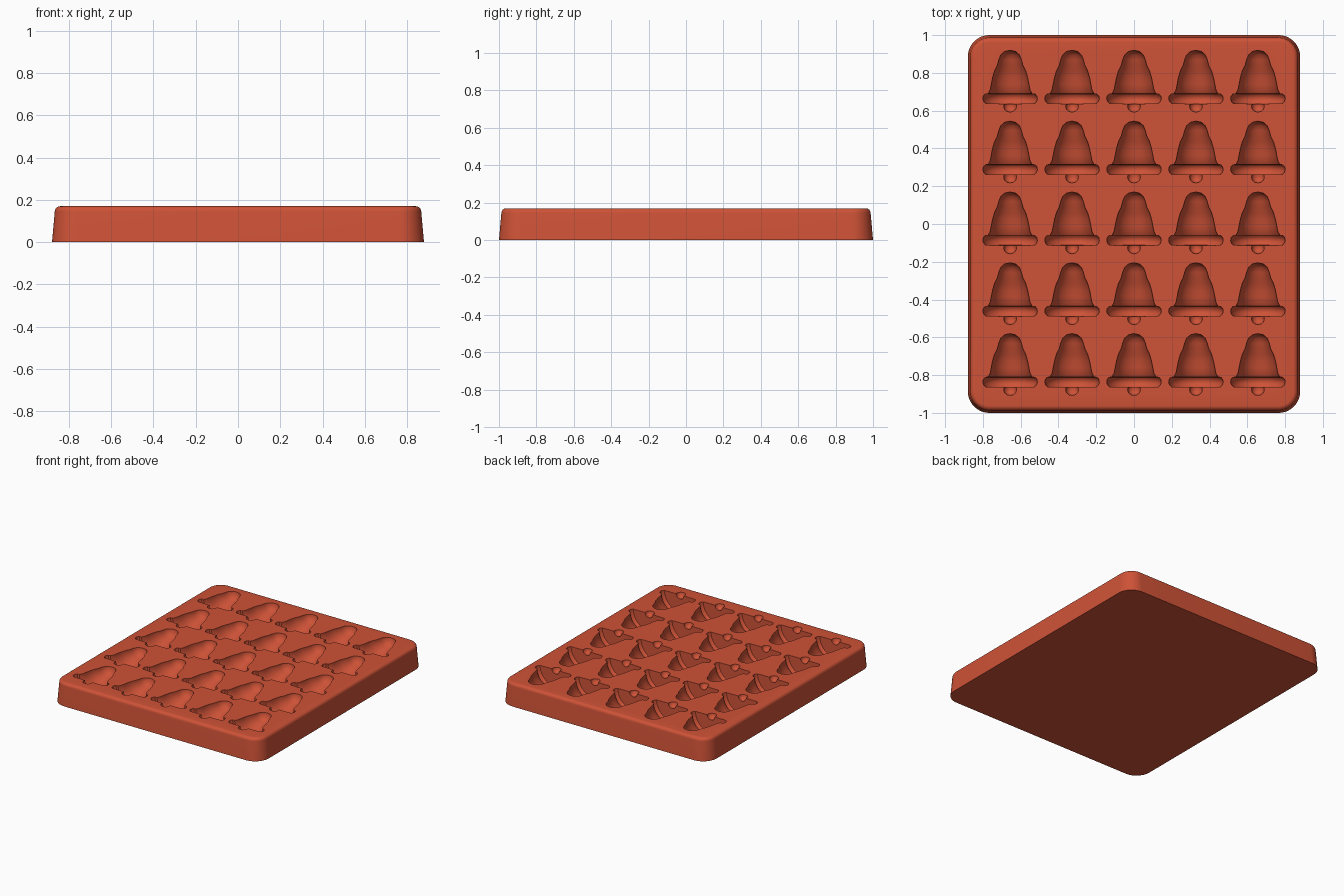
import bpy, bmesh, math

old = bpy.data.objects.get("Cube")
if old:
    bpy.data.objects.remove(old, do_unlink=True)

# Single silicone colour
mat = bpy.data.materials.new("terracotta red")
colour = (0.62, 0.085, 0.038, 1)
mat.diffuse_color = colour
mat.use_nodes = True
mat.node_tree.nodes["Principled BSDF"].inputs["Base Color"].default_value = colour

HEIGHT = 0.17
HALF_X, HALF_Y, CORNER = 0.88, 1.0, 0.115


def make_object(name, bm):
    bmesh.ops.recalc_face_normals(bm, faces=bm.faces)
    mesh = bpy.data.meshes.new(name)
    bm.to_mesh(mesh)
    bm.free()
    mesh.materials.append(mat)
    obj = bpy.data.objects.new(name, mesh)
    bpy.context.collection.objects.link(obj)
    return obj


def bridge(bm, a, b):
    for i in range(len(a)):
        j = (i + 1) % len(a)
        bm.faces.new((a[i], a[j], b[j], b[i]))


def rounded_ring(bm, inset, z, steps=12):
    """Rounded rectangle of vertices, pulled in by inset."""
    ring = []
    r = CORNER - inset
    for q, (sx, sy) in enumerate([(1, 1), (-1, 1), (-1, -1), (1, -1)]):
        for i in range(steps + 1):
            a = (q + i / steps) * math.pi / 2
            ring.append(bm.verts.new((sx * (HALF_X - CORNER) + r * math.cos(a),
                                      sy * (HALF_Y - CORNER) + r * math.sin(a), z)))
    return ring


# Tray block: tapered wall, then a rounded top lip
bm = bmesh.new()
lip = 0.025
levels = [(0, 0), (0.013, HEIGHT - lip)]
for k in range(1, 7):
    a = k / 6 * math.pi / 2
    levels.append((0.013 + lip * (1 - math.cos(a)), HEIGHT - lip + lip * math.sin(a)))
rings = [rounded_ring(bm, *level) for level in levels]
for low, high in zip(rings, rings[1:]):
    bridge(bm, low, high)
bm.faces.new(rings[0])
bm.faces.new(rings[-1])
tray = make_object("mould_tray", bm)

# Bell profile: radius and distance below the crown (dome, flare, rim, clapper)
profile = [(0.03, 0.007), (0.05, 0.025), (0.06, 0.05), (0.068, 0.08), (0.083, 0.11),
           (0.093, 0.145), (0.1, 0.18), (0.106, 0.21), (0.117, 0.23),
           (0.133, 0.232), (0.142, 0.242), (0.145, 0.257), (0.141, 0.271),
           (0.13, 0.282), (0.032, 0.284), (0.034, 0.298), (0.03, 0.312), (0.017, 0.324)]
SIDES = 32


def add_bell(bm, x, top):
    loops = []
    for r, d in profile:
        loops.append([bm.verts.new((x + r * math.cos(t), top - d, HEIGHT + r * math.sin(t)))
                      for t in ((i + 0.5) * math.tau / SIDES for i in range(SIDES))])
    for a, b in zip(loops, loops[1:]):
        bridge(bm, a, b)
    for loop, d in ((loops[0], 0), (loops[-1], 0.328)):
        tip = bm.verts.new((x, top - d, HEIGHT))
        for i in range(SIDES):
            bm.faces.new((loop[i], loop[(i + 1) % SIDES], tip))


# Five by five grid of bell cavities
bm = bmesh.new()
for col in range(5):
    for row in range(5):
        add_bell(bm, (col - 2) * 0.328, 0.92 - row * 0.375)
cutter = make_object("bell_cutter", bm)
cutter.hide_render = True

cut = tray.modifiers.new("bell cavities", "BOOLEAN")
cut.operation = "DIFFERENCE"
cut.solver = "EXACT"
cut.object = cutter

bpy.ops.object.select_all(action="DESELECT")
tray.select_set(True)
bpy.context.view_layer.objects.active = tray
bpy.ops.object.modifier_apply(modifier=cut.name)
bpy.data.objects.remove(cutter, do_unlink=True)
bpy.ops.object.shade_smooth_by_angle(angle=math.radians(35))
